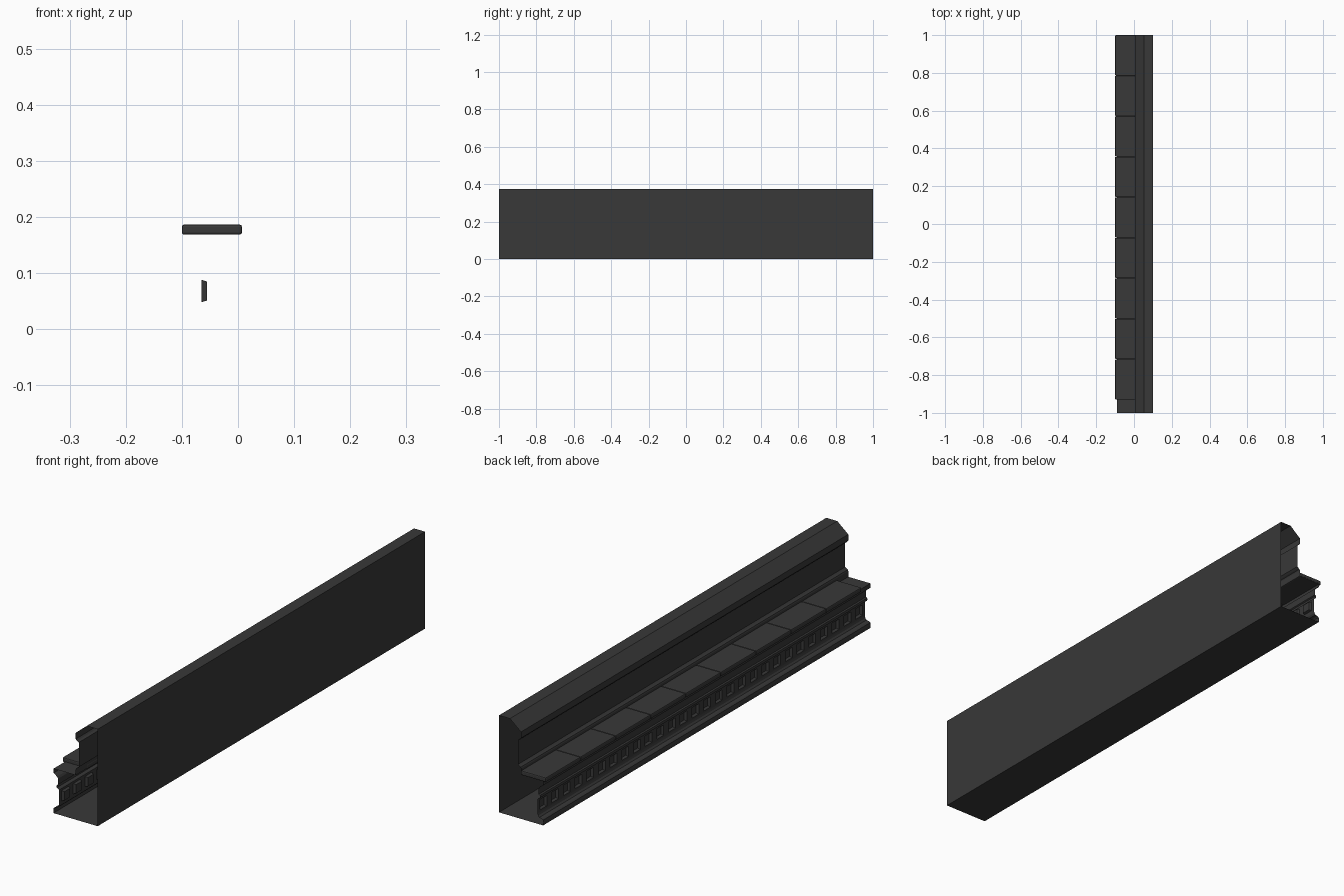
import bpy, bmesh

if "Cube" in bpy.data.objects:
    bpy.data.objects.remove(bpy.data.objects["Cube"])

mat = bpy.data.materials.new("dark_stone")
mat.diffuse_color = (0.04, 0.04, 0.04, 1)
mat.use_nodes = True
mat.node_tree.nodes["Principled BSDF"].inputs["Base Color"].default_value = mat.diffuse_color


def finish(name, bm):
    me = bpy.data.meshes.new(name)
    bm.to_mesh(me)
    bm.free()
    me.materials.append(mat)
    ob = bpy.data.objects.new(name, me)
    bpy.context.collection.objects.link(ob)
    return ob


def sweep(name, profile, ys):
    """Sweep an open (x, z) profile along y; returns the bmesh and its strips."""
    bm = bmesh.new()
    rows = [[bm.verts.new((x, y, z)) for x, z in profile] for y in ys]
    strips = []
    for a, b in zip(rows, rows[1:]):
        strips.append([bm.faces.new((a[i], a[i + 1], b[i + 1], b[i]))
                       for i in range(len(profile) - 1)])
    return bm, strips


# Moulding shell with open ends: from the top of the frieze, up and over the cap,
# down the flat back, along the underside and up the base bead
profile = [
    (-0.065, 0.096), (-0.069, 0.099), (-0.075, 0.102), (-0.076, 0.107),
    (-0.075, 0.112), (-0.070, 0.115), (-0.070, 0.138), (-0.074, 0.145),
    (-0.082, 0.151), (-0.089, 0.155), (-0.089, 0.172),              # shelf lip
    (0.006, 0.172), (0.006, 0.194), (0.008, 0.199), (0.013, 0.202),  # wall foot
    (0.019, 0.207), (0.019, 0.302), (0.011, 0.306), (0.006, 0.312),  # wall
    (0.006, 0.336), (0.053, 0.375), (0.1, 0.375),                    # cap
    (0.1, 0.0), (-0.089, 0.0),                                       # back, base
    (-0.090, 0.010), (-0.088, 0.020), (-0.082, 0.024), (-0.072, 0.026),
    (-0.067, 0.032), (-0.065, 0.040),
]
bm, _ = sweep("moulding", profile, [-1, 1])
bmesh.ops.reverse_faces(bm, faces=bm.faces)
bmesh.ops.recalc_face_normals(bm, faces=bm.faces)
finish("moulding", bm)

# Frieze band with a row of tapered sunken panels
COUNT, PITCH, PANEL = 28, 2 / 28, 0.042
ys = [-1]
for i in range(COUNT):
    mid = -1 + (i + 0.5) * PITCH
    ys += [mid - PANEL / 2, mid + PANEL / 2]
ys.append(1)
bm, strips = sweep("frieze", [(-0.065, z) for z in (0.040, 0.048, 0.088, 0.096)], ys)
bm.normal_update()
if strips[0][0].normal.x > 0:
    bmesh.ops.reverse_faces(bm, faces=bm.faces)
bm.normal_update()
panels = [s[1] for s in strips[1::2]]
bmesh.ops.inset_individual(bm, faces=panels, thickness=0.0045, depth=-0.010)
finish("frieze", bm)

# Row of coping tiles resting on the shelf
TILE = 0.2145
for i in range(9):
    bm = bmesh.new()
    bmesh.ops.create_cube(bm, size=1)
    for v in bm.verts:
        v.co.x = -0.0465 + v.co.x * 0.107
        v.co.y = 1 - (i + 0.5) * TILE + v.co.y * (TILE - 0.001)
        v.co.z = 0.1775 + v.co.z * 0.018
    bmesh.ops.bevel(bm, geom=bm.edges[:], offset=0.004, segments=2,
                    profile=0.5, affect='EDGES')
    finish(f"coping_tile_{i + 1}", bm)
